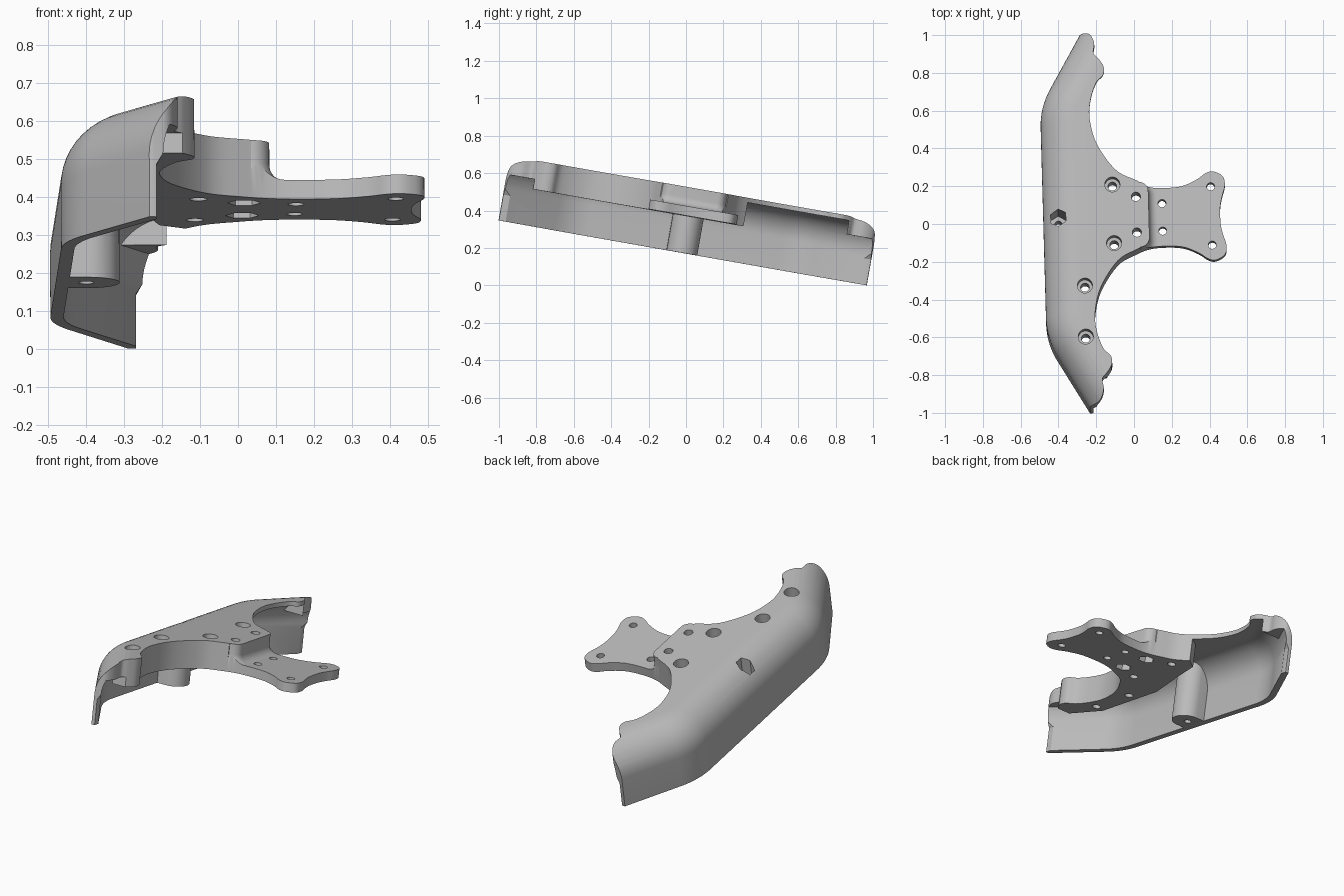
import bpy, bmesh, math
from mathutils import Matrix, Vector

if "Cube" in bpy.data.objects:
    bpy.data.objects.remove(bpy.data.objects["Cube"], do_unlink=True)

MID = -0.015      # symmetry line of the part along its length
TOP = 0.35        # height of the top face above the rim
SLAB = 0.196      # underside of the thick mounting slab
ARM = 0.247       # top of the thin arm
WALL = 0.035
ROOF = 0.025


def loft(name, rings):
    """Closed solid through stacked rings of 3D points."""
    bm = bmesh.new()
    rows = [[bm.verts.new(p) for p in ring] for ring in rings]
    n = len(rows[0])
    for a, b in zip(rows, rows[1:]):
        for i in range(n):
            j = (i + 1) % n
            bm.faces.new((a[i], a[j], b[j], b[i]))
    bm.faces.new(rows[0][::-1])
    bm.faces.new(rows[-1])
    bmesh.ops.recalc_face_normals(bm, faces=bm.faces)
    mesh = bpy.data.meshes.new(name)
    bm.to_mesh(mesh)
    bm.free()
    obj = bpy.data.objects.new(name, mesh)
    bpy.context.collection.objects.link(obj)
    return obj


def prism(name, pts, low, high):
    return loft(name, [[(u, v, w) for u, v in pts] for w in (low, high)])


def disc(u, v, r, sides=32, turn=0.0):
    return [(u + r * math.cos(turn + math.tau * i / sides),
             v + r * math.sin(turn + math.tau * i / sides)) for i in range(sides)]


def boolean(target, tool, operation="DIFFERENCE"):
    mod = target.modifiers.new("cut", "BOOLEAN")
    mod.operation, mod.object, mod.solver = operation, tool, "EXACT"
    bpy.context.view_layer.objects.active = target
    bpy.ops.object.modifier_apply(modifier=mod.name)
    bpy.data.objects.remove(tool, do_unlink=True)


def spline(pts, steps=5):
    """Smooth curve through the points."""
    p = [Vector(q) for q in [pts[0]] + pts + [pts[-1]]]
    out = []
    for a, b, c, d in zip(p, p[1:], p[2:], p[3:]):
        for k in range(steps):
            t = k / steps
            out.append(tuple(0.5 * (2 * b + (c - a) * t + (2 * a - 5 * b + 4 * c - d) * t ** 2
                                    + (3 * b - a - 3 * c + d) * t ** 3)))
    return out + [pts[-1]]


def mirrored(half):
    """Mirror a half outline (u, s) across the symmetry line."""
    return [(u, MID + s) for u, s in half] + [(u, MID - s) for u, s in half[::-1] if s > 0]


def hull_ring(inset, w):
    """Outer shell outline: long side, rounded corners and slanted ends."""
    radius, bend, reach = 0.4, math.radians(30), 2.2
    half = []
    for i in range(13):
        a = bend * i / 12
        half.append((-0.48 + radius - (radius - inset) * math.cos(a),
                     0.513 + (radius - inset) * math.sin(a)))
    u, s = half[-1]
    half.append((u + reach * math.sin(bend), s + reach * math.cos(bend)))
    return [(u, v, w) for u, v in mirrored(half)]


def hull(name, low, inset, top):
    shoulder = 0.17
    rings = [hull_ring(inset, low)]
    for i in range(13):
        a = math.pi / 2 * i / 12
        rings.append(hull_ring(inset + (0.18 - inset) * (1 - math.cos(a)),
                               shoulder + (top - shoulder) * math.sin(a)))
    return loft(name, rings)


# Outer body trimmed to the plan outline of arm, arcs and tips
body = hull("bracket_body", 0.0, 0.0, TOP)
edge = spline([(0.457, 0), (0.459, 0.05), (0.469, 0.10), (0.486, 0.16), (0.477, 0.21),
               (0.428, 0.238), (0.387, 0.23), (0.336, 0.196), (0.255, 0.163), (0.155, 0.156),
               (0.076, 0.164), (0.006, 0.19), (-0.092, 0.246), (-0.185, 0.385), (-0.219, 0.52),
               (-0.212, 0.622), (-0.18, 0.714), (-0.142, 0.755), (-0.138, 0.80),
               (-0.165, 0.845), (-0.19, 0.875), (-0.184, 0.925), (-0.195, 0.965),
               (-0.215, 0.99), (-0.25, 1.0)])
plan = prism("plan_outline", mirrored(edge + [(-0.7, 1.0)]), -0.3, 0.6)
boolean(body, plan, "INTERSECT")

# Hollow underside, leaving the mounting slab, tip lips and screw boss standing
cavity = hull("cavity", -0.1, WALL, TOP - ROOF)
slab = [(0.9, 0.3), (-0.12, 0.3), (-0.2, 0.24), (-0.24, 0.08), (-0.32, -0.2),
        (-0.33, -0.66), (-0.25, -0.85), (0.9, -0.85)]
boolean(cavity, prism("slab", [(u, MID + s) for u, s in slab], SLAB, 0.6))
for side in (-1, 1):
    lip = [(u, MID + side * s) for u, s in ((-0.7, 0.86), (0.3, 0.83), (0.3, 1.3), (-0.7, 1.3))]
    boolean(cavity, prism("tip_lip", lip, 0.25, 0.6))
tongue = [(-0.395 + 0.083 * math.sin(math.pi * i / 20),
           MID - 0.083 * math.cos(math.pi * i / 20)) for i in range(21)]
tongue += [(-0.7, MID + 0.083), (-0.7, MID - 0.083)]
boolean(cavity, prism("boss", tongue, -0.3, 0.6))
boolean(body, cavity)

# Step down from the rounded raised plate to the arm, with a fillet at its foot
rings = []
for i in range(10):
    a = math.pi / 2 * i / 8
    grow, w = (0.045 * (1 - math.sin(a)), ARM + 0.045 * (1 - math.cos(a))) if i < 9 else (0, 0.6)
    corner = [(0.03 + (0.05 + grow) * math.cos(t), 0.125 + (0.05 + grow) * math.sin(t))
              for t in (math.pi / 2 * k / 8 for k in range(9))]
    rings.append([(u, v, w) for u, v in mirrored(corner + [(0.03, 0.6), (0.9, 0.6)])])
boolean(body, loft("step", rings))

# Lower part of both tips is cut back
for side in (-1, 1):
    tip = [(-0.242, MID + side * 0.86), (0.3, MID + side * 0.86),
           (0.3, MID + side * 1.3), (-0.242, MID + side * 1.3)]
    flare = [[(u + shift, v, w) for u, v in tip] for w, shift in ((-0.2, 0), (0.14, 0), (0.24, 0.058))]
    boolean(body, loft("tip_cut", flare))

# Counterbored screw holes
for u, v in ((-0.109, 0.15), (-0.108, -0.165), (-0.269, -0.389), (-0.272, -0.663)):
    boolean(body, prism("screw_hole", disc(u, v, 0.023), -0.2, 0.6))
    boolean(body, prism("counterbore", disc(u, v, 0.04), TOP - 0.06, 0.6))

# Plain holes in the arm, nut pockets under the raised plate
for side in (-1, 1):
    for u, s, r in ((0.014, 0.096, 0.024), (0.151, 0.074, 0.021), (0.411, 0.157, 0.021)):
        boolean(body, prism("arm_hole", disc(u, MID + side * s, r), -0.2, 0.6))
    boolean(body, prism("nut_pocket", disc(0.014, MID + side * 0.096, 0.044, 6), 0.0, SLAB + 0.05))

# Hexagonal socket through the boss
boolean(body, prism("socket", disc(-0.4, MID, 0.046, 6, math.pi / 2), 0.1, 0.6))
boolean(body, prism("boss_hole", disc(-0.4, MID, 0.02), -0.2, 0.6))

# Tilt and set on the ground
mesh = body.data
mesh.transform(Matrix.Translation((0, 0.004, 0.171)) @ Matrix.Rotation(math.radians(1.6), 4, "Z")
               @ Matrix.Rotation(math.radians(-10), 4, "X"))

# Grey plastic
grey = bpy.data.materials.new("grey_plastic")
grey.use_nodes = True
colour = (0.5, 0.5, 0.5, 1)
grey.diffuse_color = colour
grey.node_tree.nodes["Principled BSDF"].inputs["Base Color"].default_value = colour
mesh.materials.clear()
mesh.materials.append(grey)
for face in mesh.polygons:
    face.material_index = 0

bpy.ops.object.select_all(action="DESELECT")
body.select_set(True)
bpy.context.view_layer.objects.active = body
bpy.ops.object.shade_smooth_by_angle(angle=math.radians(30))
